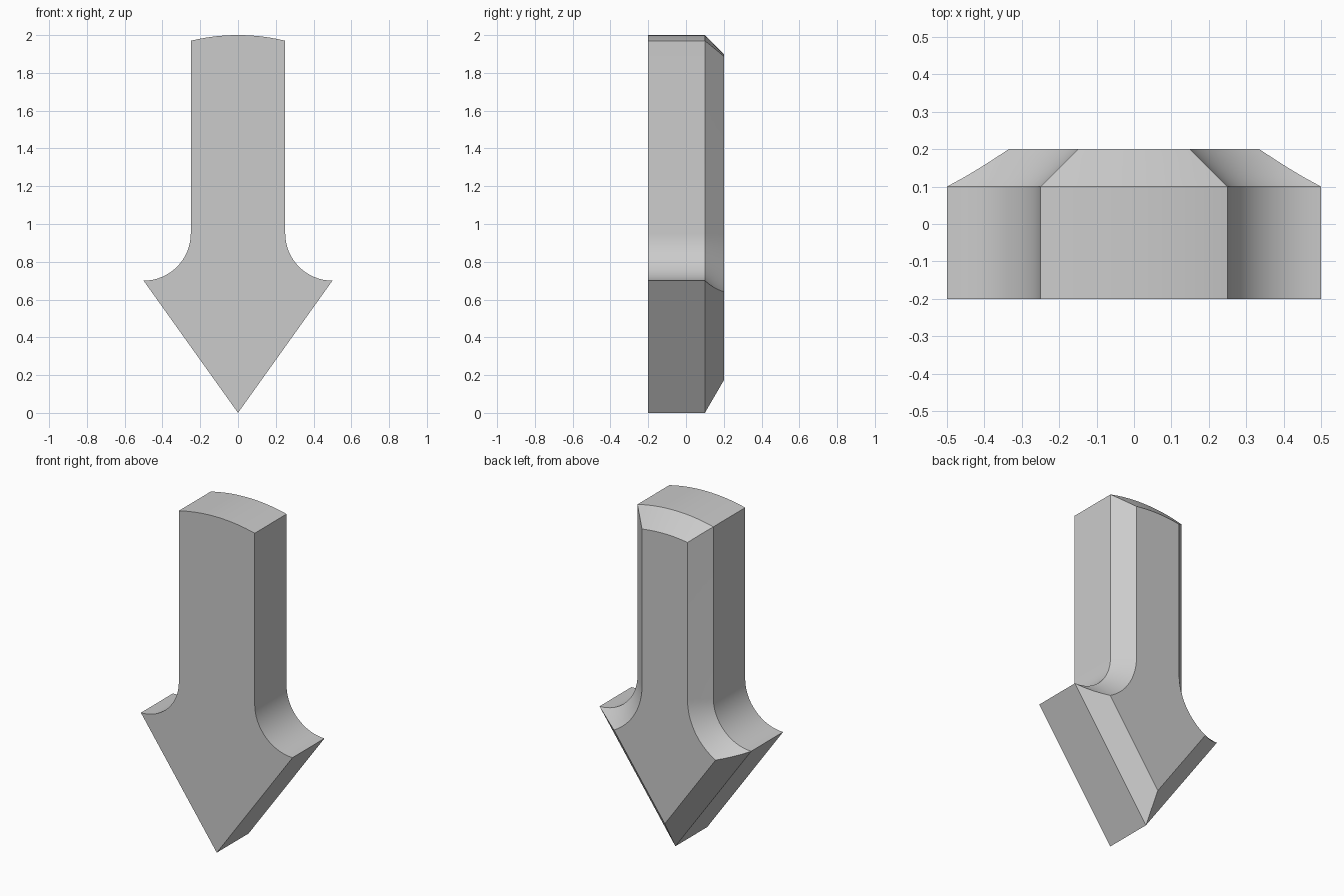
import bpy, bmesh
from math import pi, sin, cos, asin, acos, atan2, hypot

if "Cube" in bpy.data.objects:
    bpy.data.objects.remove(bpy.data.objects["Cube"], do_unlink=True)

HALF_W, TIP_W, BARB_Z, FILLET = 0.25, 0.5, 0.7, 0.25
CROWN_R = 1.056
STEPS = 16


def arc(cx, cz, r, a0, a1):
    return [(cx + r * cos(a0 + (a1 - a0) * i / STEPS),
             cz + r * sin(a0 + (a1 - a0) * i / STEPS)) for i in range(STEPS + 1)]


def outline(t):
    """Arrow profile in x and z, moved inwards by t."""
    length = hypot(TIP_W, BARB_Z)
    nx, nz = BARB_Z / length, -TIP_W / length
    # crown: centre to right edge
    r = CROWN_R - t
    crown = arc(0, 2 - CROWN_R, r, pi / 2, pi / 2 - asin((HALF_W - t) / r))
    # concave shoulder, ending where it meets the sloping head edge
    cx, cz, r = TIP_W, BARB_Z + FILLET, FILLET + t
    end = atan2(nz, nx) - acos((-t - nx * cx - nz * cz) / r)
    half = crown + arc(cx, cz, r, -pi, end)
    tip = [(0, t / -nz)]
    return half + tip + [(-x, z) for x, z in reversed(half[1:])]


# Straight walls, then a chamfer around the back
layers = [(-0.2, 0)] + [(0.1 + 0.025 * i, 0.025 * i) for i in range(5)]
bm = bmesh.new()
rings = [[bm.verts.new((x, y, z)) for x, z in outline(t)] for y, t in layers]
for a, b in zip(rings, rings[1:]):
    for i in range(len(a)):
        j = (i + 1) % len(a)
        bm.faces.new((a[i], a[j], b[j], b[i]))
bm.faces.new(rings[0])
bm.faces.new(rings[-1])
bmesh.ops.recalc_face_normals(bm, faces=bm.faces)
mesh = bpy.data.meshes.new("arrow_block")
bm.to_mesh(mesh)
bm.free()

arrow = bpy.data.objects.new("arrow_block", mesh)
bpy.context.collection.objects.link(arrow)

# Plain grey
grey = bpy.data.materials.new("light_grey")
grey.use_nodes = True
colour = (0.6, 0.6, 0.6, 1)
grey.diffuse_color = colour
grey.node_tree.nodes["Principled BSDF"].inputs["Base Color"].default_value = colour
mesh.materials.append(grey)

bpy.ops.object.select_all(action="DESELECT")
arrow.select_set(True)
bpy.context.view_layer.objects.active = arrow
bpy.ops.object.shade_smooth_by_angle(angle=pi / 6)
